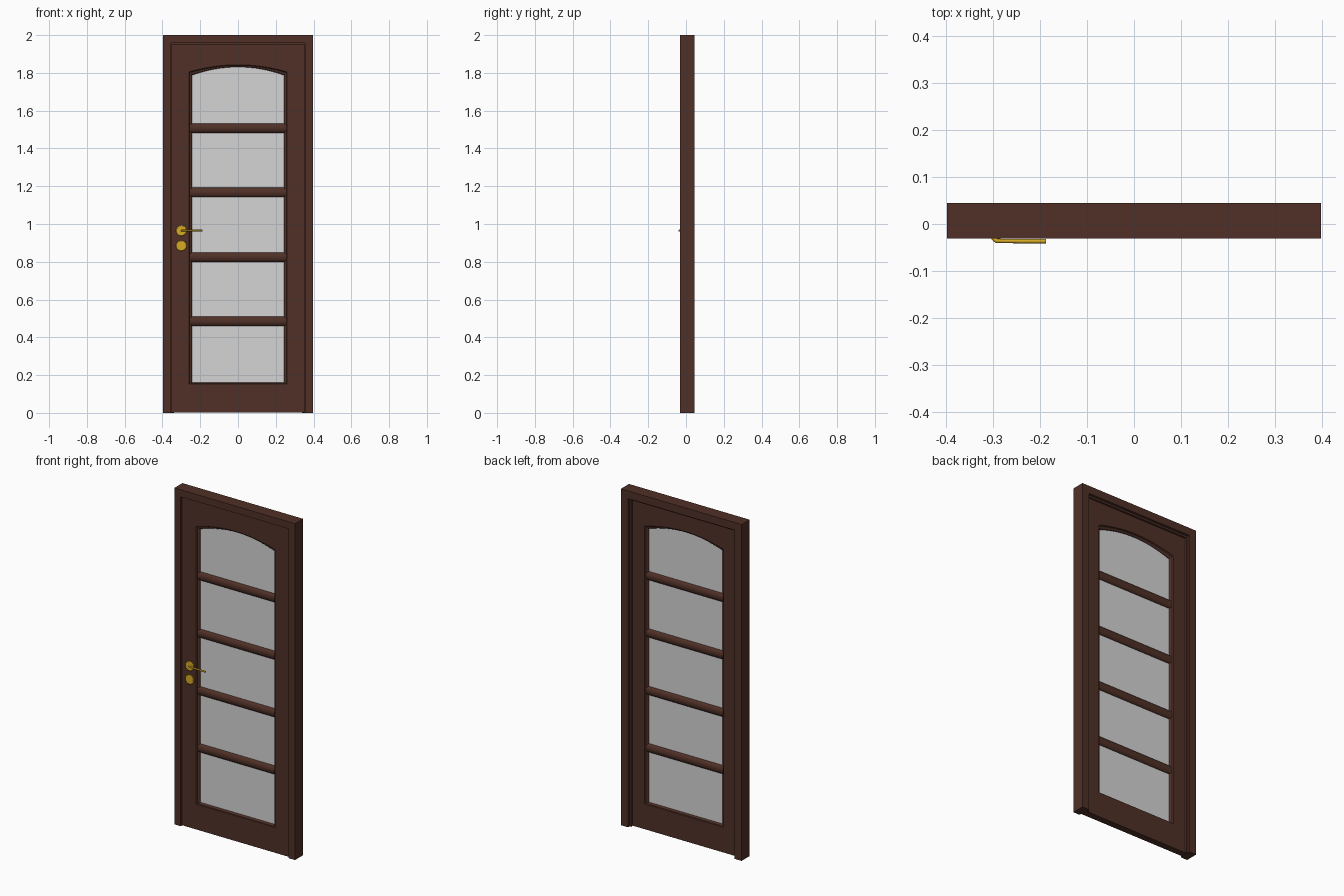
import bpy, bmesh, math

cube = bpy.data.objects.get("Cube")
if cube:
    bpy.data.objects.remove(cube, do_unlink=True)


def material(name, rgb):
    m = bpy.data.materials.new(name)
    m.use_nodes = True
    m.diffuse_color = (*rgb, 1)
    m.node_tree.nodes["Principled BSDF"].inputs["Base Color"].default_value = (*rgb, 1)
    return m


wood = material("dark_wood", (0.08, 0.03, 0.02))
glass_mat = material("pale_glass", (0.66, 0.66, 0.66))
brass = material("brass", (0.68, 0.40, 0.017))


def arch_loop(w, bottom, spring, apex, y, steps=16):
    """Rectangle outline whose top edge bulges up to apex."""
    pts = [(-w, y, bottom), (w, y, bottom)]
    for i in range(steps + 1):
        t = 1 - 2 * i / steps
        pts.append((w * t, y, spring + (apex - spring) * (1 - t * t)))
    return pts


def opening(inset, y):
    """Glazed opening outline, shrunk by inset."""
    return arch_loop(0.26 - inset, 0.153 + inset * 0.5, 1.805 - inset, 1.843 - inset * 0.7, y)


def loft(name, rings, mat, closed_rings=True, wrap=True, caps=False):
    """Skin successive rings of equal point count."""
    bm = bmesh.new()
    vs = [[bm.verts.new(p) for p in r] for r in rings]
    n = len(vs[0])
    for k in range(len(vs) if wrap else len(vs) - 1):
        a, b = vs[k], vs[(k + 1) % len(vs)]
        for i in range(n if closed_rings else n - 1):
            j = (i + 1) % n
            bm.faces.new((a[i], a[j], b[j], b[i]))
    if caps and closed_rings:
        bm.faces.new(vs[0])
        bm.faces.new(vs[-1])
    elif caps:
        bm.faces.new([r[0] for r in vs])
        bm.faces.new([r[-1] for r in vs])
    bmesh.ops.recalc_face_normals(bm, faces=bm.faces)
    me = bpy.data.meshes.new(name)
    bm.to_mesh(me)
    bm.free()
    me.materials.append(mat)
    ob = bpy.data.objects.new(name, me)
    bpy.context.collection.objects.link(ob)
    return ob


def cylinder(name, sides, radius, depth, loc, rot, mat):
    bpy.ops.mesh.primitive_cylinder_add(vertices=sides, radius=radius, depth=depth,
                                        location=loc, rotation=rot)
    ob = bpy.context.object
    ob.name = name
    ob.data.materials.append(mat)
    return ob


# Mitred frame with a stop behind the leaf
W, H = 0.397, 2.0
frame_profile = [(0, -0.031), (0.042, -0.031), (0.042, 0.018), (0.057, 0.018),
                 (0.057, 0.030), (0.046, 0.030), (0.046, 0.0445), (0, 0.0445)]
loft("door_frame",
     [[(-W + d, y, 0), (-W + d, y, H - d), (W - d, y, H - d), (W - d, y, 0)]
      for d, y in frame_profile],
     wood, closed_rings=False, caps=True)

# Leaf with an arched opening and moulded reveal on both faces
mid, half = -0.002, 0.02
reveal = [(0, half), (0.004, 0.013), (0.012, 0.010), (0.017, 0.004)]
front = [opening(d, mid - t) for d, t in reveal]
back = [opening(d, mid + t) for d, t in reversed(reveal)]
edge = [arch_loop(0.353, 0.003, 1.953, 1.953, mid + s * half) for s in (1, -1)]
loft("door_leaf", edge[1:] + front + back + edge[:1], wood)

# Glass sheet
loft("glass_sheet", [opening(0.014, mid - 0.002), opening(0.014, mid + 0.002)],
     glass_mat, wrap=False, caps=True)

# Rounded glazing bars
for i, z in enumerate((0.485, 0.825, 1.167, 1.508)):
    bar = cylinder(f"glazing_bar_{i + 1}", 12, 0.026, 0.506, (0, mid, z),
                   (0, math.pi / 2, 0), wood)
    bar.scale = (1, 0.7, 1)
    bpy.ops.object.shade_smooth_by_angle(angle=math.radians(40))

# Handle rose and lock cover
for name, z in (("handle_rose", 0.965), ("lock_cover", 0.885)):
    rose = cylinder(name, 24, 0.028, 0.009, (-0.30, -0.0255, z), (math.pi / 2, 0, 0), brass)
    bevel = rose.modifiers.new("rounded_edge", "BEVEL")
    bevel.width = 0.003
    bevel.segments = 2
    bevel.limit_method = "ANGLE"
    bpy.ops.object.shade_smooth_by_angle(angle=math.radians(40))

# Lever bent out of the rose
path = [(-0.298, -0.022), (-0.298, -0.031), (-0.292, -0.0358), (-0.24, -0.0363), (-0.187, -0.0363)]
cu = bpy.data.curves.new("lever", "CURVE")
cu.dimensions = "3D"
cu.bevel_depth = 0.0048
cu.bevel_resolution = 3
cu.use_fill_caps = True
cu.materials.append(brass)
sp = cu.splines.new("POLY")
sp.points.add(len(path) - 1)
for p, (x, y) in zip(sp.points, path):
    p.co = (x, y, 0.965, 1)
lever = bpy.data.objects.new("lever_handle", cu)
bpy.context.collection.objects.link(lever)
